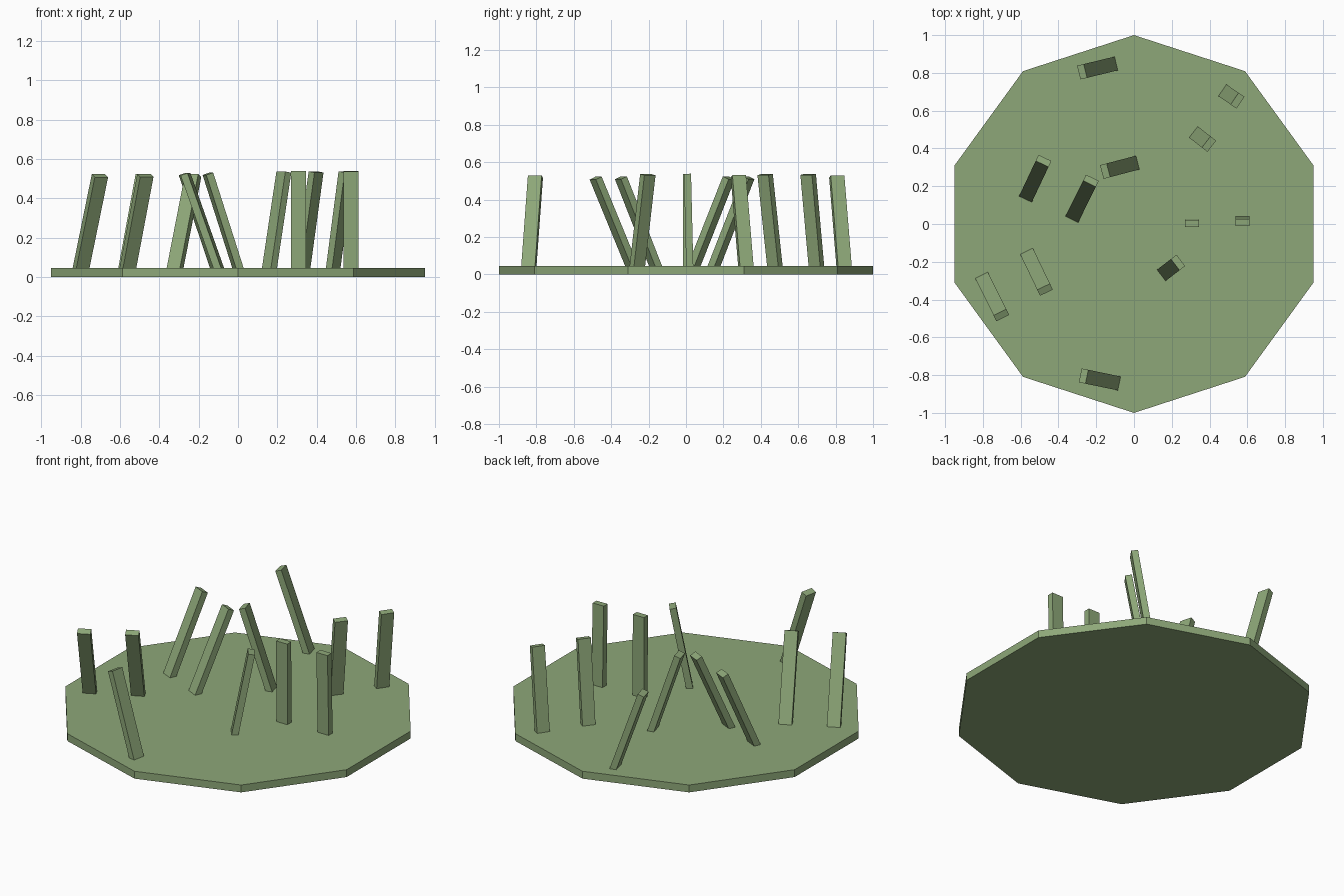
import bpy, bmesh, math
from mathutils import Vector, Matrix

if "Cube" in bpy.data.objects:
    bpy.data.objects.remove(bpy.data.objects["Cube"])

mat = bpy.data.materials.new("moss_green")
mat.diffuse_color = (0.27, 0.39, 0.19, 1)
mat.use_nodes = True
mat.node_tree.nodes["Principled BSDF"].inputs["Base Color"].default_value = mat.diffuse_color

BASE_H, WIDE, THIN = 0.045, 0.075, 0.038


def finish(name, bm):
    bmesh.ops.recalc_face_normals(bm, faces=bm.faces)
    me = bpy.data.meshes.new(name)
    bm.to_mesh(me)
    bm.free()
    me.materials.append(mat)
    ob = bpy.data.objects.new(name, me)
    bpy.context.collection.objects.link(ob)


def post(name, bx, by, tx, ty):
    """Thin box leaning from (bx, by) at the base surface to (tx, ty) at its top."""
    lean = Vector((tx - bx, ty - by, 0))
    tilt = math.atan2(lean.length, 0.485)
    bottom = Vector((bx, by, BASE_H))
    top = Vector((tx, ty, 0.538 - 0.27 * (1 - math.cos(tilt))))
    axis = (top - bottom).normalized()
    bottom -= axis * 0.025                      # sink the foot into the base
    wide = Vector((0, 0, 1)).cross(lean).normalized()
    thin = wide.cross(axis)
    rot = Matrix((wide, thin, axis)).transposed().to_4x4()
    size = Matrix.Diagonal((WIDE, THIN, (top - bottom).length, 1))
    bm = bmesh.new()
    bmesh.ops.create_cube(bm, size=1, matrix=Matrix.Translation((top + bottom) / 2) @ rot @ size)
    finish(name, bm)


# ten-sided base plate
bm = bmesh.new()
ring = [bm.verts.new((math.sin(i * math.tau / 10), math.cos(i * math.tau / 10), 0)) for i in range(10)]
face = bm.faces.new(ring)
ext = bmesh.ops.extrude_face_region(bm, geom=[face])
bmesh.ops.translate(bm, vec=(0, 0, BASE_H), verts=[v for v in ext["geom"] if isinstance(v, bmesh.types.BMVert)])
finish("base_plate", bm)

# leaning posts: foot x, y and top x, y
posts = [
    (0.484, 0.697, 0.548, 0.653),
    (0.330, 0.475, 0.397, 0.423),
    (0.307, 0.004, 0.307, 0.003),
    (0.575, 0.020, 0.575, 0.008),
    (0.160, -0.260, 0.233, -0.204),
    (0.000, 0.320, -0.153, 0.280),
    (-0.114, 0.845, -0.275, 0.806),
    (-0.098, -0.840, -0.267, -0.805),
    (-0.566, 0.150, -0.479, 0.334),
    (-0.320, 0.043, -0.228, 0.229),
    (-0.560, -0.163, -0.471, -0.348),
    (-0.798, -0.290, -0.702, -0.483),
]
for i, p in enumerate(posts, 1):
    post(f"post_{i}", *p)
